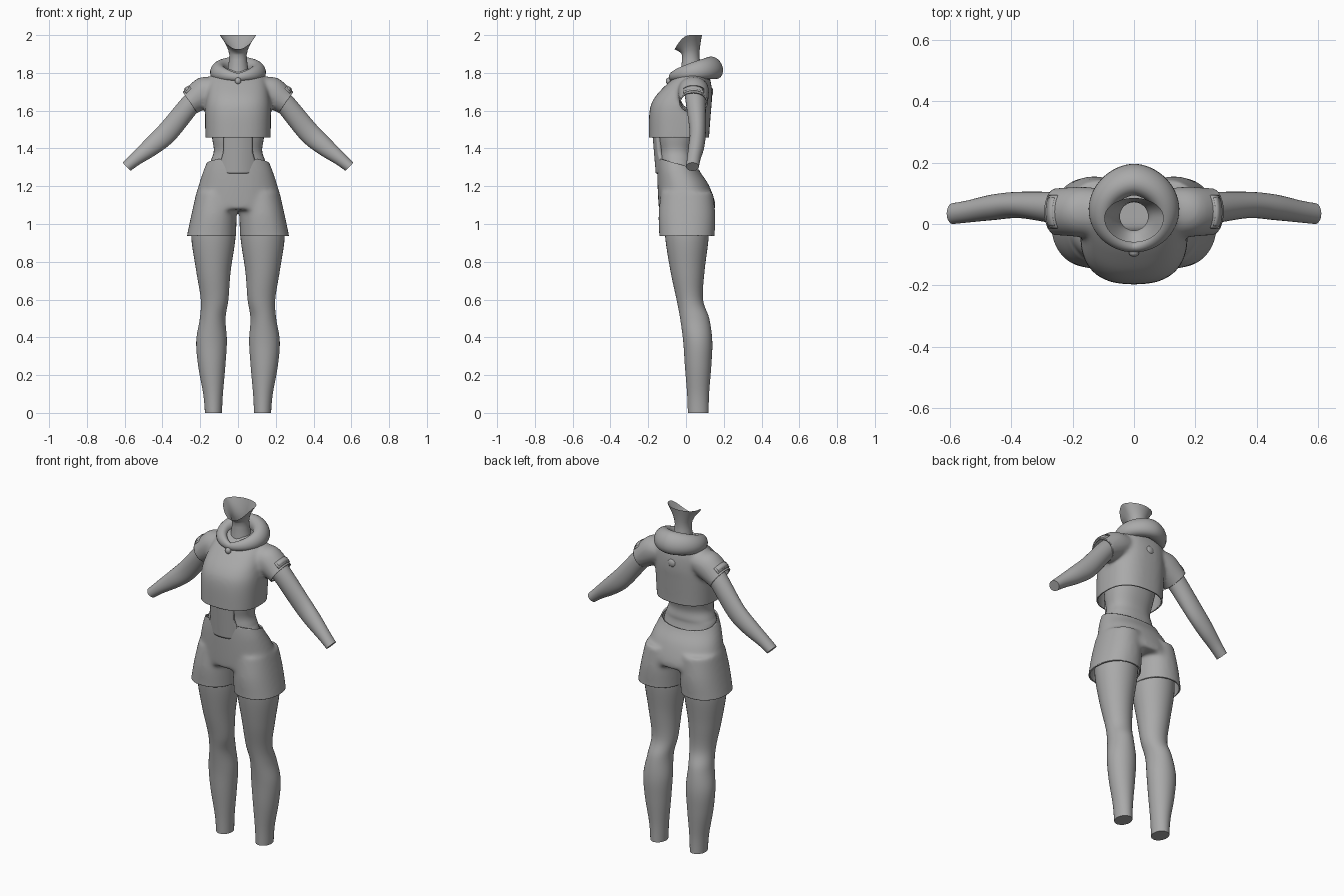
import bpy, bmesh, math
from mathutils import Vector as V

if "Cube" in bpy.data.objects:
    bpy.data.objects.remove(bpy.data.objects["Cube"])

grey = bpy.data.materials.new("plain_grey")
grey.diffuse_color = (0.4, 0.4, 0.4, 1)
grey.use_nodes = True
grey.node_tree.nodes["Principled BSDF"].inputs["Base Color"].default_value = grey.diffuse_color
X, Y = V((1, 0, 0)), V((0, 1, 0))


def finish(ob, angle=50, solid=0):
    ob.data.materials.clear()
    ob.data.materials.append(grey)
    if solid:
        m = ob.modifiers.new("thickness", 'SOLIDIFY')
        m.thickness, m.offset = solid, -1
    bpy.ops.object.select_all(action='DESELECT')
    ob.select_set(True)
    bpy.context.view_layer.objects.active = ob
    bpy.ops.object.shade_smooth_by_angle(angle=math.radians(angle))
    return ob


def add_object(name, bm):
    me = bpy.data.meshes.new(name)
    bm.to_mesh(me)
    bm.free()
    ob = bpy.data.objects.new(name, me)
    bpy.context.collection.objects.link(ob)
    return ob


def grid(bm, rows, closed=True, caps=False, ring=False):
    """Skin a list of point rows; closed joins row ends, ring joins last row to first."""
    vs = [[bm.verts.new(p) for p in r] for r in rows]
    n, faces = len(rows[0]), []
    for i in range(len(vs) - (0 if ring else 1)):
        a, b = vs[i], vs[(i + 1) % len(vs)]
        for j in range(n if closed else n - 1):
            k = (j + 1) % n
            faces.append(bm.faces.new((a[j], a[k], b[k], b[j])))
    if caps:
        faces += [bm.faces.new(vs[0]), bm.faces.new(vs[-1])]
    bmesh.ops.recalc_face_normals(bm, faces=faces)


def spline(secs, steps=6):
    """Smooth interpolation through section tuples."""
    out = []
    for i in range(len(secs) - 1):
        p0, p1, p2, p3 = (secs[min(max(i + k, 0), len(secs) - 1)] for k in (-1, 0, 1, 2))
        for s in range(steps):
            t = s / steps
            out.append([0.5 * (2 * b + (c - a) * t + (2 * a - 5 * b + 4 * c - d) * t * t
                               + (3 * b - a - 3 * c + d) * t ** 3)
                        for a, b, c, d in zip(p0, p1, p2, p3)])
    return out + [list(secs[-1])]


def loft(bm, secs, u=X, v=Y, power=2.0, n=36):
    """Sections are (x, y, z, radius along u, radius along v)."""
    rows = []
    for x, y, z, ru, rv in spline(secs):
        row = []
        for j in range(n):
            a = 2 * math.pi * j / n
            c, s = math.cos(a), math.sin(a)
            row.append(V((x, y, z)) + u * ru * math.copysign(abs(c) ** (2 / power), c)
                       + v * rv * math.copysign(abs(s) ** (2 / power), s))
        rows.append(row)
    grid(bm, rows, caps=True)


def fuse(name, bm, voxel, smooth):
    """Merge overlapping lofts into one soft skin, returned as a bmesh."""
    ob = add_object(name, bm)
    m = ob.modifiers.new("fuse", 'REMESH')
    m.mode, m.voxel_size = 'VOXEL', voxel
    dg = bpy.context.evaluated_depsgraph_get()
    out = bmesh.new()
    out.from_mesh(ob.evaluated_get(dg).to_mesh())
    bpy.data.objects.remove(ob)
    for _ in range(smooth):
        bmesh.ops.smooth_vert(out, verts=out.verts, factor=0.5,
                              use_axis_x=True, use_axis_y=True, use_axis_z=True)
    return out


def cut(bm, co, no, keep=lambda c: True):
    faces = [f for f in bm.faces if keep(f.calc_center_median())]
    geom = set(faces)
    for f in faces:
        geom.update(f.edges)
        geom.update(f.verts)
    bmesh.ops.bisect_plane(bm, geom=list(geom), plane_co=co, plane_no=no, clear_outer=True)


# legs and arms
for s, side in ((1, "left"), (-1, "right")):
    bm = bmesh.new()
    loft(bm, [(s * x, y, z, a, b) for x, y, z, a, b in (
        (.13, .065, 0, .045, .055), (.132, .064, .1, .052, .058), (.139, .064, .25, .072, .07),
        (.14, .062, .38, .081, .077), (.134, .046, .5, .068, .077), (.124, .02, .6, .073, .07),
        (.13, .008, .75, .091, .09), (.13, .005, .93, .117, .115), (.125, .005, 1.06, .11, .115))])
    finish(add_object(side + "_leg", bm))
    bm = bmesh.new()
    loft(bm, [(s * x, y, z, a, b) for x, y, z, a, b in (
        (.18, .045, 1.70, .054, .055), (.25, .052, 1.635, .055, .052), (.37, .062, 1.49, .057, .043),
        (.455, .055, 1.412, .05, .042), (.54, .041, 1.345, .036, .036),
        (.59, .034, 1.303, .03, .034))], u=V((s * .68, 0, .73)), n=28)
    finish(add_object(side + "_arm", bm))

# bare waist
bm = bmesh.new()
loft(bm, [(0, -.02, 1.2, .16, .1), (0, -.045, 1.3, .156, .092), (0, -.048, 1.34, .142, .092),
          (0, -.05, 1.39, .128, .09), (0, -.045, 1.46, .138, .105), (0, -.03, 1.56, .15, .12)], power=2.3)
finish(add_object("waist", bm))

# front belly panel with rounded lower end
bm = bmesh.new()
rows = []
for i in range(25):
    z = 1.268 + .222 * i / 24
    t = min(1, (z - 1.262) / .05)
    w = (.102 - .024 * min(1, max(0, (z - 1.3) / .08))) * math.sqrt(1 - (1 - t) ** 2)
    yf = -.16 - .017 * (z - 1.268) / .2
    rows.append([V((w * k / 8, yf + 3.5 * (w * k / 8) ** 2, z)) for k in range(-8, 9)])
grid(bm, rows, closed=False)
for f in bm.faces:
    if f.normal.y > 0:
        f.normal_flip()
finish(add_object("belly_panel", bm), solid=.03)

# shorts
bm = bmesh.new()
loft(bm, [(0, -.05, 1.39, .142, .1), (0, -.05, 1.34, .16, .103), (0, -.04, 1.28, .184, .113),
          (0, -.016, 1.21, .207, .135), (0, .003, 1.12, .23, .15), (0, .005, 1.075, .236, .148)], power=2.2)
for s in (1, -1):
    loft(bm, [(s * .112, .005, 1.17, .108, .138), (s * .127, .005, 1.05, .12, .15),
              (s * .14, .005, .94, .13, .147), (s * .144, .005, .9, .132, .147)], power=2.2)
bm = fuse("shorts", bm, .009, 8)
cut(bm, (0, 0, .937), (0, 0, -1))
cut(bm, (0, -.13, 1.343), (0, .05, .18))
finish(add_object("shorts", bm), solid=.008)

# cropped top with short sleeves
bm = bmesh.new()
loft(bm, [(0, -.037, 1.42, .17, .159), (0, -.037, 1.47, .173, .16), (0, -.03, 1.6, .175, .163),
          (0, -.014, 1.67, .168, .152), (0, .016, 1.74, .155, .118), (0, .038, 1.79, .135, .082),
          (0, .045, 1.82, .1, .06)], power=2.5)
for s in (1, -1):
    loft(bm, [(s * .08, .04, 1.73, .06, .07), (s * .165, .04, 1.705, .082, .082),
              (s * .254, .04, 1.643, .068, .077), (s * .31, .04, 1.603, .068, .077)],
         u=V((s * .57, 0, .82)))
bm = fuse("top", bm, .009, 8)
cut(bm, (0, 0, 1.458), (0, 0, -1))
for s in (1, -1):
    cut(bm, (s * .254, 0, 1.643), (s * .82, 0, -.57), lambda c: c.x * s > .188)
finish(add_object("cropped_top", bm), solid=.008)

# raised sleeve patches
for s, side in ((1, "left"), (-1, "right")):
    u, d = V((s * .57, 0, .82)), V((s * .82, 0, -.57))
    for name, k0, k1, tm, h in (("patch", -.047, -.01, .72, .005), ("patch_inset", -.039, -.018, .58, .008)):
        bm = bmesh.new()
        grid(bm, [[V((s * .254, .04, 1.643)) + d * k + u * (.068 - .12 * k + h) * math.cos(t)
                   + Y * (.077 + h) * math.sin(t) for t in (tm * j / 8 for j in range(-8, 9))]
                  for k in (k0, (k0 + k1) / 2, k1)], closed=False)
        for f in bm.faces:
            if f.normal.dot(u) < 0:
                f.normal_flip()
        finish(add_object(side + "_sleeve_" + name, bm), solid=.009)

# folded hood: a tilted roll, thin at the front and full at the back
bm = bmesh.new()
rows = []
for i in range(64):
    a = 2 * math.pi * i / 64
    f = ((1 - math.cos(a)) / 2) ** .6
    x = .108 * math.copysign(abs(math.sin(a)) ** 1.15, math.sin(a))
    c = V((x, .035 - .11 * math.cos(a), 1.777 + .05 * f))
    out = V((math.sin(a), -math.cos(a), 0))
    rw, rh = .016 + .034 * f, .02 + .04 * f
    rows.append([c + out * (rw * math.cos(b) - .012 * f * math.sin(b)) + V((0, 0, rh * math.sin(b)))
                 for b in (2 * math.pi * j / 20 for j in range(20))])
grid(bm, rows, ring=True)
finish(add_object("hood", bm), 80)

# neck opening out to a jaw rim that dips at the chin
bm = bmesh.new()
rows, n = [], 40
angles = [2 * math.pi * j / n for j in range(n)]
for z, r, cy in ((1.7, .075, .03), (1.78, .062, .03), (1.83, .053, .028), (1.87, .047, .026), (1.895, .046, .025)):
    rows.append([V((r * math.sin(a), cy - r * math.cos(a), z)) for a in angles])
rim = [V((.097 * math.sin(a), .02 - (.08 if math.cos(a) > 0 else .065) * math.cos(a),
          2 - .075 * max(0, math.cos(a)) ** 2)) for a in angles]
base = rows[-1]
for t in (.25, .5, .75, 1):
    rows.append([V((p.x + (q.x - p.x) * t ** 1.6, p.y + (q.y - p.y) * t ** 1.6, p.z + (q.z - p.z) * t))
                 for p, q in zip(base, rim)])
grid(bm, rows)
finish(add_object("neck", bm), 80)

# round badge on the back and small knot at the front of the collar
for name, loc, size in (("back_badge", (0, .128, 1.70), (.028, .016, .026)),
                        ("collar_knot", (0, -.092, 1.757), (.017, .015, .018))):
    bm = bmesh.new()
    bmesh.ops.create_uvsphere(bm, u_segments=20, v_segments=12, radius=1)
    bmesh.ops.scale(bm, vec=size, verts=bm.verts)
    bmesh.ops.translate(bm, vec=loc, verts=bm.verts)
    finish(add_object(name, bm), 80)
